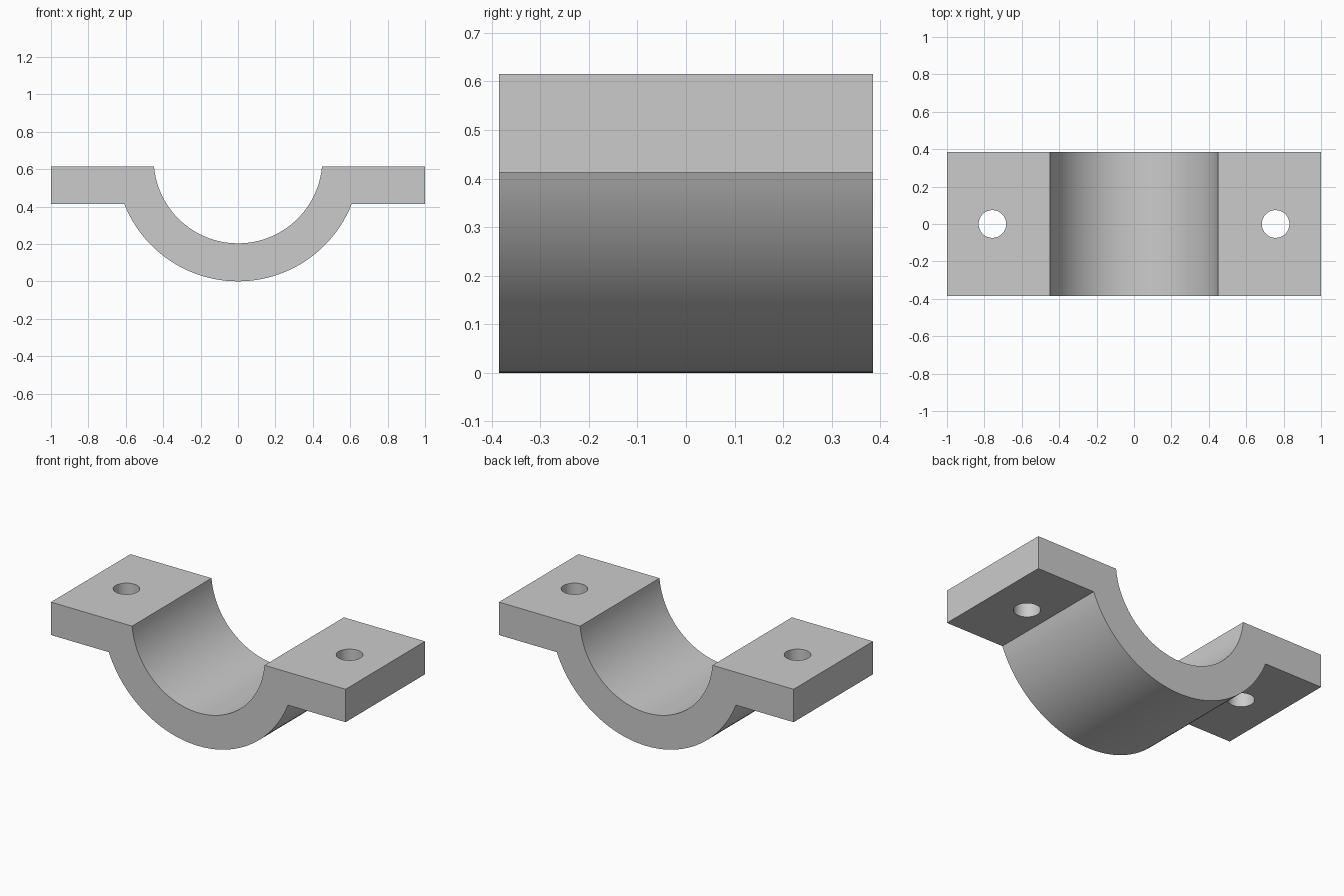
import bpy
import bmesh
from math import sin, cos, acos, radians

cube = bpy.data.objects.get("Cube")
if cube:
    bpy.data.objects.remove(cube, do_unlink=True)

# Main dimensions
HALF_LENGTH, HALF_DEPTH = 1.0, 0.385
TOP, UNDERSIDE = 0.615, 0.413
AXIS_Z = 0.654
OUTER_R, INNER_R = 0.654, 0.451
HOLE_X, HOLE_R = 0.757, 0.074
STEPS = 48

grey = bpy.data.materials.new("plain grey")
grey.use_nodes = True
grey.diffuse_color = (0.6, 0.6, 0.6, 1)
grey.node_tree.nodes["Principled BSDF"].inputs["Base Color"].default_value = grey.diffuse_color


def arc(radius, end_z):
    """Lower arc about the clamp axis, from -x to +x, ending at height end_z."""
    half = acos((AXIS_Z - end_z) / radius)
    angles = [half * (2 * i / STEPS - 1) for i in range(STEPS + 1)]
    return [(radius * sin(a), AXIS_Z - radius * cos(a)) for a in angles]


# Clamp body: saddle and two flanges as one extruded profile
profile = [(-HALF_LENGTH, TOP), (-HALF_LENGTH, UNDERSIDE)]
profile += arc(OUTER_R, UNDERSIDE)
profile += [(HALF_LENGTH, UNDERSIDE), (HALF_LENGTH, TOP)]
profile += reversed(arc(INNER_R, TOP))

bm = bmesh.new()
face = bm.faces.new([bm.verts.new((x, -HALF_DEPTH, z)) for x, z in profile])
extruded = bmesh.ops.extrude_face_region(bm, geom=[face])["geom"]
back = [v for v in extruded if isinstance(v, bmesh.types.BMVert)]
bmesh.ops.translate(bm, verts=back, vec=(0, 2 * HALF_DEPTH, 0))
bmesh.ops.recalc_face_normals(bm, faces=bm.faces)
mesh = bpy.data.meshes.new("clamp_half")
bm.to_mesh(mesh)
bm.free()
mesh.materials.append(grey)
clamp = bpy.data.objects.new("clamp_half", mesh)
bpy.context.collection.objects.link(clamp)
bpy.ops.object.select_all(action='DESELECT')

# Bolt holes through both flanges
for side in (-1, 1):
    bpy.ops.mesh.primitive_cylinder_add(vertices=48, radius=HOLE_R, depth=0.6,
                                        location=(side * HOLE_X, 0, TOP))
    cutter = bpy.context.object
    cutter.name = "bolt_hole_cutter"
    cutter.hide_render = True
    cutter.data.materials.append(grey)
    cut = clamp.modifiers.new("bolt_hole", 'BOOLEAN')
    cut.operation, cut.solver, cut.object = 'DIFFERENCE', 'EXACT', cutter
    bpy.context.view_layer.objects.active = clamp
    bpy.ops.object.modifier_apply(modifier=cut.name)
    bpy.data.objects.remove(cutter, do_unlink=True)

# Smooth bore, saddle and hole walls, crisp corners
clamp.select_set(True)
bpy.context.view_layer.objects.active = clamp
bpy.ops.object.shade_smooth_by_angle(angle=radians(30))
